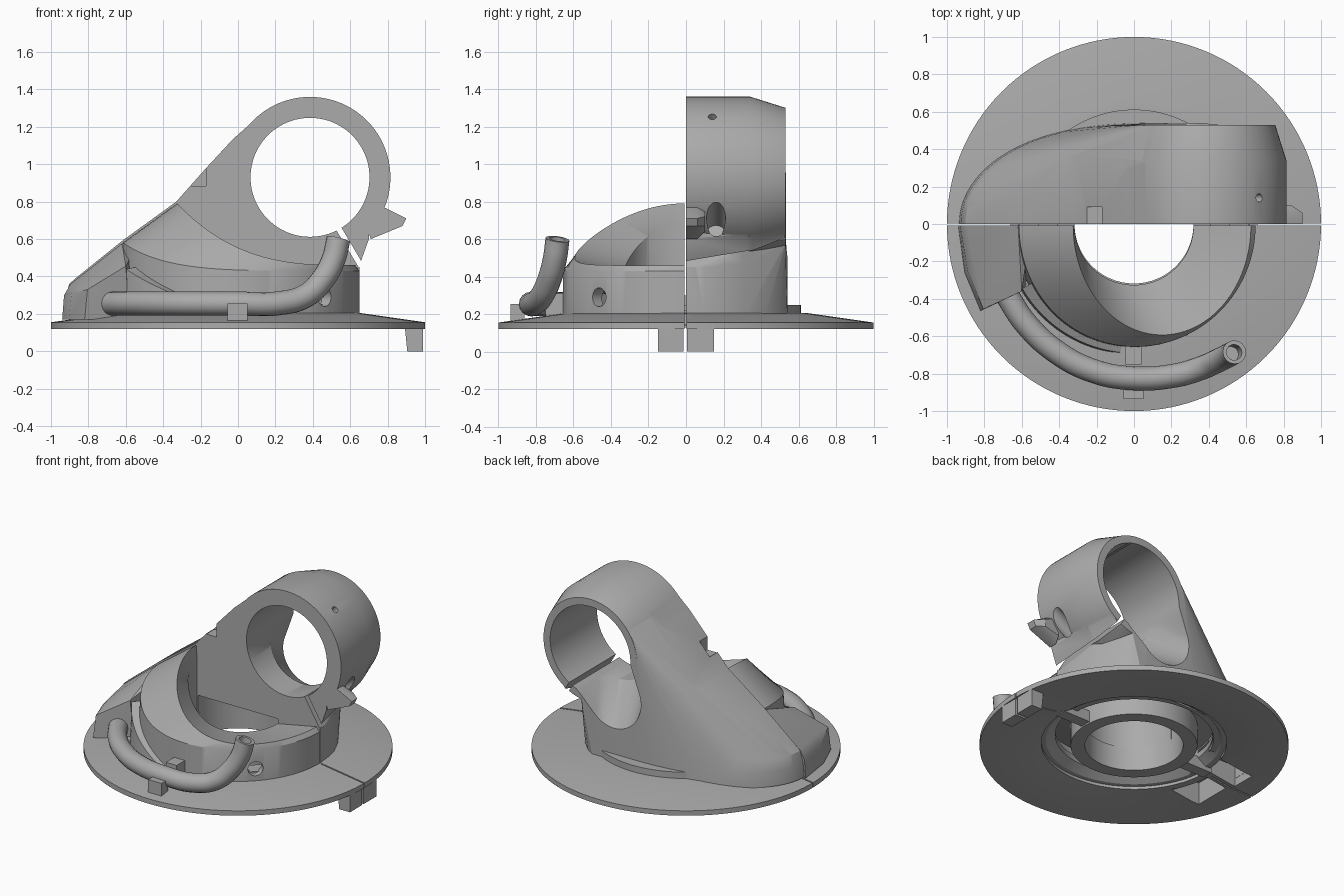
import bpy, bmesh
from math import sin, cos, pi, radians
from mathutils import Vector

if "Cube" in bpy.data.objects:
    bpy.data.objects.remove(bpy.data.objects["Cube"])

grey = bpy.data.materials.new("matte grey")
grey.use_nodes = True
grey.diffuse_color = (0.41, 0.41, 0.41, 1)
grey.node_tree.nodes["Principled BSDF"].inputs["Base Color"].default_value = (0.41, 0.41, 0.41, 1)

CX, CZ, BORE, RING = 0.385, 0.93, 0.318, 0.43   # clamp ring centre and radii


def finish(name, bm):
    bmesh.ops.recalc_face_normals(bm, faces=bm.faces)
    me = bpy.data.meshes.new(name)
    bm.to_mesh(me)
    bm.free()
    me.materials.append(grey)
    ob = bpy.data.objects.new(name, me)
    bpy.context.collection.objects.link(ob)
    return ob


def loft(name, sections, closed=False):
    bm = bmesh.new()
    rows = [[bm.verts.new(p) for p in s] for s in sections]
    n = len(rows[0])
    pairs = list(zip(rows, rows[1:]))
    if closed:
        pairs.append((rows[-1], rows[0]))
    else:
        bm.faces.new(rows[0])
        bm.faces.new(rows[-1][::-1])
    for a, b in pairs:
        for i in range(n):
            j = (i + 1) % n
            bm.faces.new((a[i], a[j], b[j], b[i]))
    return finish(name, bm)


def revolve(name, profile, steps=128):
    return loft(name, [[(r * cos(t), r * sin(t), z) for r, z in profile]
                       for t in (2 * pi * k / steps for k in range(steps))], True)


def prism(name, outline, y0, y1):
    return loft(name, [[(x, y, z) for x, z in outline] for y in (y0, y1)])


def box(name, x0, x1, y0, y1, z0, z1):
    return prism(name, [(x0, z0), (x1, z0), (x1, z1), (x0, z1)], y0, y1)


def rod(name, start, end, r, steps=48):
    a, b = Vector(start), Vector(end)
    q = (b - a).to_track_quat('Z', 'Y')
    circle = [q @ Vector((r * cos(2 * pi * k / steps), r * sin(2 * pi * k / steps), 0)) for k in range(steps)]
    return loft(name, [[c + p for p in circle] for c in (a, b)])


def hull(name, points):
    bm = bmesh.new()
    for p in points:
        bm.verts.new(p)
    res = bmesh.ops.convex_hull(bm, input=bm.verts)
    junk = [g for g in set(res["geom_interior"] + res["geom_unused"]) if isinstance(g, bmesh.types.BMVert)]
    bmesh.ops.delete(bm, geom=junk, context='VERTS')
    return finish(name, bm)


def combine(ob, other, op='DIFFERENCE'):
    mod = ob.modifiers.new("cut", 'BOOLEAN')
    mod.operation, mod.object, mod.solver = op, other, 'EXACT'
    bpy.context.view_layer.objects.active = ob
    bpy.ops.object.modifier_apply(modifier=mod.name)
    bpy.data.objects.remove(other)


def ring_circle(r, y, x=CX, z=CZ, steps=96):
    return [(x + r * cos(2 * pi * k / steps), y, z + r * sin(2 * pi * k / steps)) for k in range(steps)]


def front_pocket():
    return box("front_pocket", -0.8, -0.57, -0.3, -0.03, 0.1, 0.28)


def rear_pocket():
    return box("rear_pocket", -0.83, -0.48, 0.03, 0.2, 0.1, 0.27)


# Base flange, split along the middle
flange = revolve("base_flange", [(1, 0.12), (1, 0.155), (0.65, 0.205), (0.6, 0.205), (0.6, 0.15), (0.8, 0.122)])
for side in (-1, 1):
    x0, x1 = sorted((side * 0.66, side * 1.1))
    combine(flange, box("slit", x0, x1, -0.008, 0.002, 0.05, 0.3))
combine(flange, front_pocket())
combine(flange, rear_pocket())
revolve("centre_tube", [(BORE, 0.13), (0.41, 0.13), (0.41, 0.3), (BORE, 0.3)])
revolve("rear_rib", [(0.51, 0.21), (0.57, 0.17), (0.612, 0.17), (0.612, 0.25), (0.51, 0.25)])
for side, label in ((-1, "right"), (1, "left")):
    x0, x1 = sorted((side * 0.4, side * 0.62))
    box(label + "_spoke", x0, x1, -0.04, 0.04, 0.14, 0.22)
for label, y0, y1 in (("front", -0.15, -0.012), ("rear", 0.004, 0.15)):
    prism(label + "_foot", [(0.89, 0.15), (0.905, 0), (0.99, 0), (0.99, 0.15)], y0, y1)

# Front half collar with sloping rim and shallow bowl
sections = []
for k in range(65):
    f = pi * k / 64
    u = (1 + cos(f)) / 2
    def polar(r, z):
        return (-r * cos(f), -r * sin(f) - 0.008, z)
    rim = (0.15 - 0.475 * cos(f), -0.585 * sin(f) - 0.008, 0.46 + 0.33 * u ** 3)
    sections.append([polar(0.65, 0.15), polar(0.65 - 0.035 * u ** 4, 0.43 + 0.15 * u ** 5), rim,
                     polar(BORE, 0.4 + 0.3 * u ** 3), polar(BORE, 0.13), polar(0.4, 0.13),
                     polar(0.4, 0.3), polar(0.57, 0.35), polar(0.6, 0.15)])
collar = loft("front_collar", sections)
for deg in (-45, 225):
    d = Vector((cos(radians(deg)), sin(radians(deg)), 0))
    combine(collar, rod("drill", d * 0.5 + Vector((0, 0, 0.29)), d * 0.8 + Vector((0, 0, 0.29)), 0.05))

# Rear body: rounded sweep from clamp ring down to the base
sweep = [(0.1 - 1.035 * cos(t) ** 0.82, 0.54 * sin(t)) for t in (pi / 2 * k / 24 for k in range(24))]
flank = [(0.36, 0.54), (0.42, 0.5), (0.5, 0.42), (0.57, 0.31), (0.62, 0.2), (0.64, 0.1), (0.65, 0)]
pts = [(x, y, 0.18) for x, y in sweep + flank]
pts += [(x * 0.99, y * 0.99, 0.28) for x, y in sweep + flank]
pts += [(x * 0.965, y * 0.95, 0.36) for x, y in sweep[:14]]
pts += [(x, y, 0.45 + 0.25 * y * y) for x, y in flank]
rings = ((RING, 0), (RING, 0.34), (0.37, 0.53))
for r, y in rings:
    pts += [p for p in ring_circle(r - 0.004, y) if p[0] < 0.46]
body = hull("rear_body", pts)
silhouette = [(-0.95, 0.17), (-0.94, 0.3), (-0.9, 0.365), (-0.62, 0.59), (-0.33, 0.8), (-0.17, 0.98),
              (0.08, 1.25), (0.2, 1.5), (0.48, 1.5), (0.5, 0.75), (0.65, 0.46), (0.66, 0.17)]
combine(body, prism("outline", silhouette, -0.1, 0.7), 'INTERSECT')
combine(body, loft("clamp_ring", [ring_circle(r, y) for r, y in rings]), 'UNION')
# Lip of the clamp above the slit, following the round flank
lip = loft("clamp_lip", [[(0.53, y, 0.67), (tx, y, tz), (sx, y, sz), (sx, y, sz + 0.08)]
                         for y, tx, tz, sx, sz in ((0.001, 0.655, 0.475, 0.7, 0.6),
                                                   (0.35, 0.62, 0.53, 0.68, 0.63),
                                                   (0.527, 0.58, 0.6, 0.62, 0.65))])
combine(body, lip, 'UNION')
combine(body, loft("bore", [ring_circle(BORE, y) for y in (-0.2, 0.8)]))
# Flared outlet below the bore at the back
combine(body, hull("scoop", ring_circle(0.27, 0.2, 0.37, 0.89) + ring_circle(0.3, 0.6)
                   + ring_circle(0.2, 0.6, 0.16, 0.6)))
combine(body, rod("under_cavity", (0, 0, 0), (0, 0, 0.28), 0.515, 96))
combine(body, rod("centre_bore", (0, 0, 0.01), (0, 0, 0.43), BORE, 96))
combine(body, rear_pocket())
combine(body, prism("clamp_slit", [(0.5, 0.69), (0.53, 0.7), (0.675, 0.455), (0.645, 0.45)], -0.1, 0.7))
combine(body, box("notch", -0.25, -0.17, -0.05, 0.09, 0.885, 1.1))
combine(body, rod("screw_hole", (0.56, 0.14, 1.12), (0.75, 0.14, 1.35), 0.022, 24))
combine(body, rod("bolt_hole", (0.62, 0.16, 0.63), (1.0, 0.16, 0.865), 0.05))

# Clamp ear beside the slit
hull("clamp_ear", [(x, y, z) for y in (0, 0.06) for x, z in
                   ((0.73, 0.79), (0.79, 0.765), (0.9, 0.71), (0.88, 0.67), (0.71, 0.6), (0.69, 0.66))]
     + [(0.74, 0.1, 0.76), (0.84, 0.1, 0.72), (0.83, 0.1, 0.67), (0.72, 0.1, 0.64)])

# Front toe that feeds the pipe, with a tapering fairing along the collar
end = [(-0.82, -0.465, 0.17), (-0.805, -0.455, 0.33), (-0.6, -0.36, 0.455), (-0.58, -0.35, 0.17)]
start = [(-0.94, 0.17), (-0.93, 0.3), (-0.895, 0.36), (-0.62, 0.575), (-0.55, 0.55), (-0.55, 0.17)]
middle = [(-0.905, -0.26, 0.17), (-0.89, -0.25, 0.31), (-0.85, -0.24, 0.36)]
toe = hull("front_toe", end + middle + [(x, -0.008, z) for x, z in start])
combine(toe, front_pocket())
fairing = []
for k in range(17):
    t = radians(210 + 56 * k / 16)
    h = 0.45 - 0.25 * k / 16
    fairing.append([(r * cos(t), r * sin(t), z) for r, z in ((0.63, 0.17), (0.63, h), (0.69, h - 0.01), (0.7, 0.17))])
loft("fairing", fairing)

# Curved pipe with an open upright end
path = [(-0.68, -0.38, 0.255), (-0.58, -0.53, 0.255), (-0.42, -0.68, 0.255), (-0.22, -0.785, 0.255),
        (0, -0.825, 0.255), (0.22, -0.81, 0.257), (0.36, -0.77, 0.295), (0.45, -0.73, 0.38),
        (0.51, -0.7, 0.49), (0.537, -0.685, 0.6)]
cu = bpy.data.curves.new("pipe", 'CURVE')
cu.dimensions, cu.bevel_depth, cu.bevel_resolution, cu.use_fill_caps = '3D', 0.064, 6, True
sp = cu.splines.new('BEZIER')
sp.bezier_points.add(len(path) - 1)
for bp, co in zip(sp.bezier_points, path):
    bp.co, bp.handle_left_type, bp.handle_right_type = co, 'AUTO', 'AUTO'
cu.materials.append(grey)
pipe = bpy.data.objects.new("pipe", cu)
bpy.context.collection.objects.link(pipe)
bpy.ops.object.select_all(action='DESELECT')
pipe.select_set(True)
bpy.context.view_layer.objects.active = pipe
bpy.ops.object.convert(target='MESH')
pipe = bpy.context.view_layer.objects.active
combine(pipe, rod("pipe_mouth", (0.517, -0.697, 0.51), (0.546, -0.68, 0.65), 0.042))

# Pipe clips
box("outer_clip", -0.055, 0.05, -0.935, -0.86, 0.16, 0.255)
box("inner_clip", -0.045, 0.04, -0.75, -0.64, 0.17, 0.31)

# Smooth curved surfaces, keep hard edges
bpy.ops.object.select_all(action='DESELECT')
for ob in bpy.context.scene.objects:
    if ob.type == 'MESH' and grey.name in ob.data.materials:
        ob.select_set(True)
        bpy.context.view_layer.objects.active = ob
bpy.ops.object.shade_smooth_by_angle(angle=radians(28))
